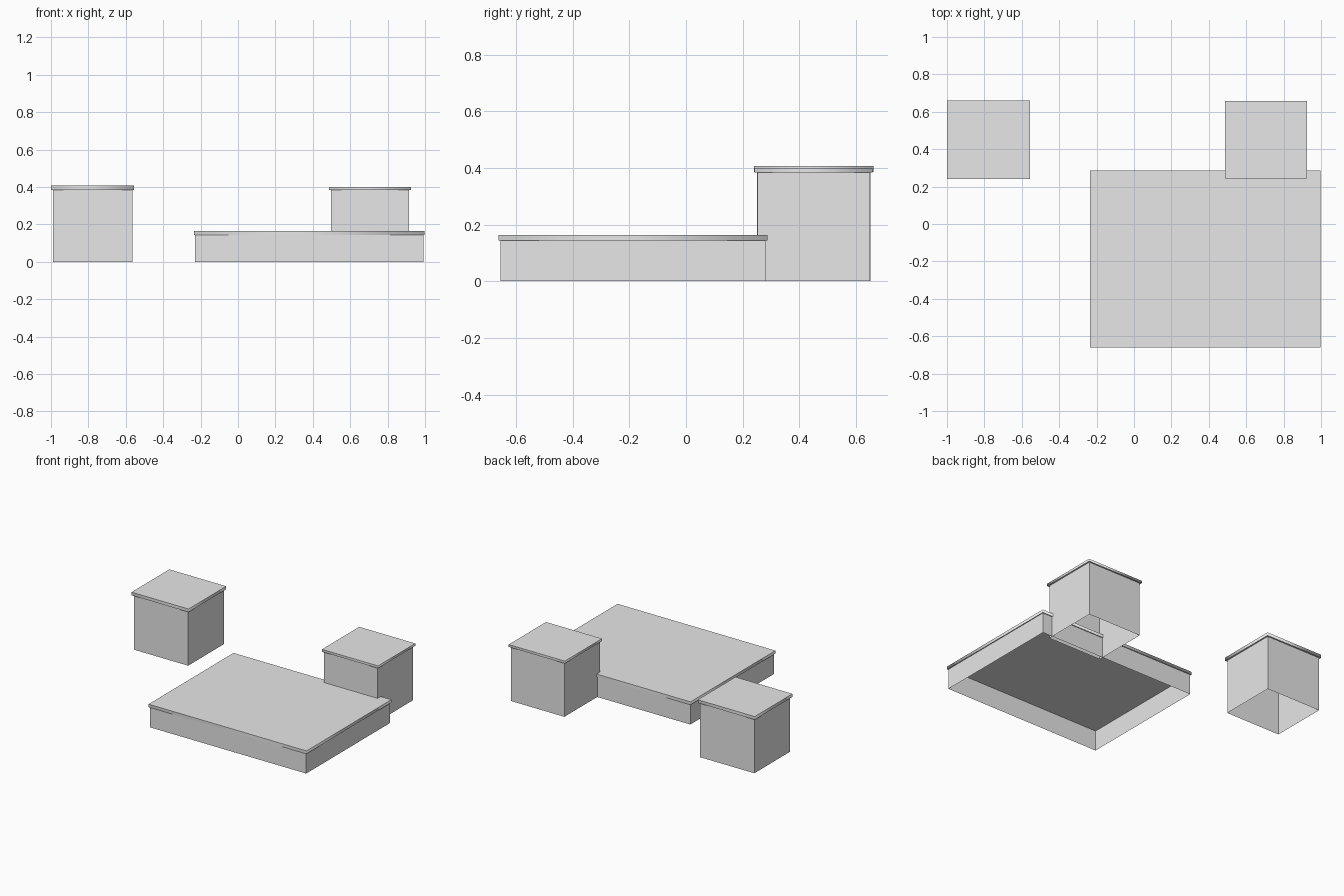
import bpy
import bmesh

cube = bpy.data.objects.get("Cube")
if cube:
    bpy.data.objects.remove(cube, do_unlink=True)

# One grey for everything
grey = bpy.data.materials.new("plain_grey")
grey.use_nodes = True
colour = (0.8, 0.8, 0.8, 1.0)
grey.diffuse_color = colour
grey.node_tree.nodes["Principled BSDF"].inputs["Base Color"].default_value = colour


def box(name, x, y, z, open_ends=False, soft_sides=False):
    """Box from (low, high) ranges; optionally without top and bottom."""
    bm = bmesh.new()
    bmesh.ops.create_cube(bm, size=1)
    for v in bm.verts:
        v.co = [r[0] if c < 0 else r[1] for c, r in zip(v.co, (x, y, z))]
    bm.normal_update()
    caps = [f for f in bm.faces if abs(f.normal.z) > 0.5]
    for f in bm.faces:
        f.smooth = soft_sides and f not in caps
    if open_ends:
        bmesh.ops.delete(bm, geom=caps, context='FACES_ONLY')
    mesh = bpy.data.meshes.new(name)
    bm.to_mesh(mesh)
    bm.free()
    mesh.materials.append(grey)
    obj = bpy.data.objects.new(name, mesh)
    bpy.context.collection.objects.link(obj)
    return obj


def building(name, x, y, eaves, top, overhang):
    """Open-bottomed walls under a thin overhanging roof slab."""
    box(name + "_walls", x, y, (0, eaves), open_ends=True)
    grow = lambda r: (r[0] - overhang, r[1] + overhang)
    box(name + "_roof", grow(x), grow(y), (eaves, top), soft_sides=True)


# Wide low hall and two tall square blocks
building("low_hall", (-0.23, 0.992), (-0.655, 0.281), 0.143, 0.164, 0.006)
building("left_block", (0.497, 0.915), (0.252, 0.648), 0.383, 0.4, 0.01)
building("right_block", (-0.99, -0.565), (0.25, 0.651), 0.385, 0.407, 0.01)
